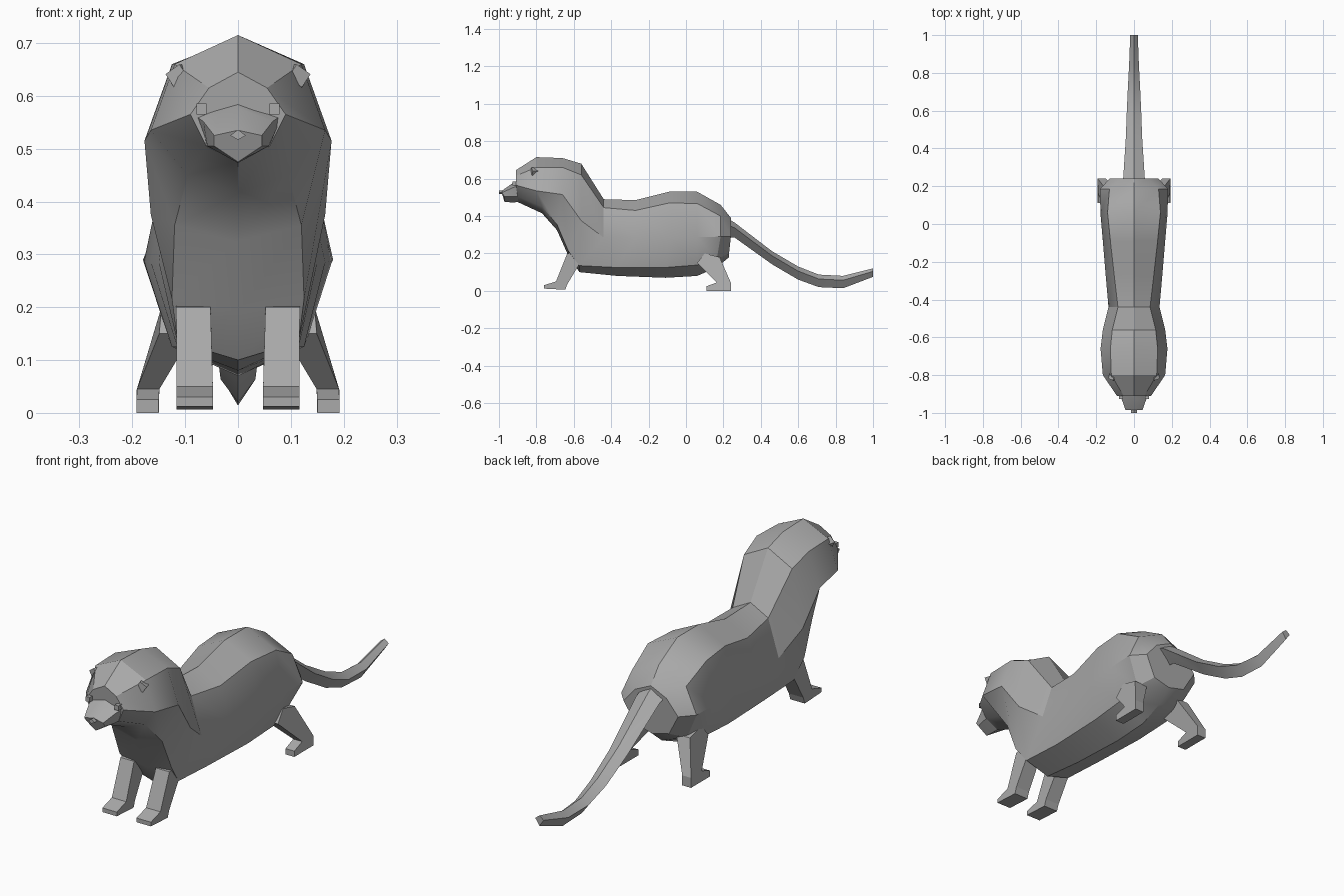
import bpy, bmesh, math
from mathutils import Vector

if "Cube" in bpy.data.objects:
    bpy.data.objects.remove(bpy.data.objects["Cube"])

fur = bpy.data.materials.new("grey fur")
fur.diffuse_color = (0.4, 0.4, 0.4, 1)
fur.use_nodes = True
fur.node_tree.nodes["Principled BSDF"].inputs["Base Color"].default_value = fur.diffuse_color


def make(name, verts, faces, smooth=False):
    bm = bmesh.new()
    vs = [bm.verts.new(v) for v in verts]
    for f in faces:
        bm.faces.new([vs[i] for i in f])
    bmesh.ops.recalc_face_normals(bm, faces=bm.faces)
    me = bpy.data.meshes.new(name)
    bm.to_mesh(me)
    bm.free()
    me.materials.append(fur)
    ob = bpy.data.objects.new(name, me)
    bpy.context.collection.objects.link(ob)
    if smooth:
        bpy.ops.object.select_all(action='DESELECT')
        ob.select_set(True)
        bpy.context.view_layer.objects.active = ob
        bpy.ops.object.shade_smooth_by_angle(angle=math.radians(30))
    return ob


def loft(name, rings, smooth=True):
    """Skin a list of equal closed rings and cap both ends."""
    n = len(rings[0])
    verts = [p for r in rings for p in r]
    faces = [(k * n + i, k * n + (i + 1) % n, (k + 1) * n + (i + 1) % n, (k + 1) * n + i)
             for k in range(len(rings) - 1) for i in range(n)]
    faces += [tuple(range(n)), tuple(range(len(verts) - n, len(verts)))]
    return make(name, verts, faces, smooth)


# Body and head: y, top z, shoulder w/z, side w/z, belly w/z, bottom z, belly y shift
body = [
    (-0.91, 0.645, 0.055, 0.615, 0.09, 0.565, 0.06, 0.505, 0.475, 0.01),
    (-0.80, 0.715, 0.12, 0.66, 0.165, 0.535, 0.095, 0.45, 0.415, 0.03),
    (-0.66, 0.71, 0.125, 0.66, 0.177, 0.515, 0.12, 0.355, 0.325, -0.03),
    (-0.56, 0.68, 0.115, 0.62, 0.165, 0.375, 0.125, 0.215, 0.19, -0.07),
    (-0.44, 0.49, 0.085, 0.445, 0.135, 0.285, 0.115, 0.135, 0.10, -0.13),
    (-0.27, 0.485, 0.105, 0.43, 0.15, 0.285, 0.115, 0.125, 0.08, -0.10),
    (-0.09, 0.53, 0.125, 0.47, 0.165, 0.285, 0.125, 0.125, 0.07, -0.02),
    (0.06, 0.53, 0.14, 0.467, 0.178, 0.287, 0.13, 0.138, 0.08, 0.0),
    (0.185, 0.46, 0.13, 0.40, 0.18, 0.29, 0.12, 0.17, 0.125, -0.02),
    (0.24, 0.39, 0.075, 0.355, 0.13, 0.29, 0.08, 0.20, 0.18, -0.01),
]


def body_ring(y, zt, w1, z1, w2, z2, w3, z3, zb, s):
    right = [(w1, y, z1), (w2, y, z2), (w3, y + s, z3)]
    left = [(-x, yy, z) for x, yy, z in reversed(right)]
    return [(0, y, zt)] + right + [(0, y + s, zb)] + left


loft("body", [body_ring(*r) for r in body])


# Muzzle: y, top z, side w/z, lower w/z, bottom z
def muzzle_ring(y, zt, w, z, wl, zl, zb, s):
    return [(0, y, zt), (w, y, z), (wl, y + s, zl), (0, y + s, zb),
            (-wl, y + s, zl), (-w, y, z)]


loft("muzzle", [muzzle_ring(*r) for r in (
    (-0.89, 0.59, 0.085, 0.565, 0.06, 0.505, 0.475, 0),
    (-0.925, 0.577, 0.066, 0.552, 0.058, 0.505, 0.473, 0),
    (-0.985, 0.535, 0.045, 0.525, 0.045, 0.505, 0.475, 0.015))])

# Nose: a small flat diamond on the muzzle tip
loft("nose", [[(0, y, 0.536), (0.015, y, 0.525), (0, y, 0.517), (-0.015, y, 0.525)]
              for y in (-0.975, -1.0)], False)

# Tail: y, top z, bottom z, half width
tail = [(0.20, 0.40, 0.29, 0.06), (0.26, 0.365, 0.285, 0.056), (0.46, 0.212, 0.142, 0.043),
        (0.60, 0.13, 0.06, 0.038), (0.71, 0.087, 0.02, 0.033), (0.84, 0.08, 0.014, 0.026),
        (1.0, 0.12, 0.075, 0.02)]
loft("tail", [[(0, y, t), (w, y, b + 0.65 * (t - b)), (0, y, b), (-w, y, b + 0.65 * (t - b))]
              for y, t, b, w in tail])


def leg(name, side, profile, foot, top, z_foot, z_top):
    """Extrude a side profile; the inner and outer x slide from foot to top."""
    def x(z, i):
        t = min(max((z - z_foot) / (z_top - z_foot), 0), 1)
        return side * (foot[i] + t * (top[i] - foot[i]))
    n = len(profile)
    verts = [(x(z, i), y, z) for i in (0, 1) for y, z in profile]
    faces = [tuple(range(n)), tuple(range(n, 2 * n))]
    faces += [(k, (k + 1) % n, n + (k + 1) % n, n + k) for k in range(n)]
    return make(name, verts, faces)


def block(name, centre, size, yaw=0.0, tilt=0.0):
    ob = make(name, [(a * size[0] / 2, b * size[1] / 2, c * size[2] / 2)
                     for a in (-1, 1) for b in (-1, 1) for c in (-1, 1)],
              [(0, 1, 3, 2), (4, 5, 7, 6), (0, 1, 5, 4), (2, 3, 7, 6), (0, 2, 6, 4), (1, 3, 7, 5)])
    ob.location = Vector(centre)
    ob.rotation_euler = (0, tilt, yaw)
    return ob


front_profile = [(-0.635, 0.20), (-0.695, 0.05), (-0.76, 0.03), (-0.76, 0.012), (-0.645, 0.006),
                 (-0.635, 0.035), (-0.56, 0.16), (-0.56, 0.21)]
hind_profile = [(0.06, 0.15), (0.165, 0.045), (0.11, 0.025), (0.11, 0.0), (0.24, 0.0),
                (0.24, 0.043), (0.18, 0.18), (0.10, 0.20)]
for side, label in ((1, "left"), (-1, "right")):
    leg("front_leg_" + label, side, front_profile, (0.047, 0.116), (0.052, 0.117), 0.03, 0.20)
    leg("hind_leg_" + label, side, hind_profile, (0.15, 0.192), (0.08, 0.145), 0.043, 0.16)
    # Eyes and ears
    block("eye_" + label, (side * 0.069, -0.912, 0.575), (0.019, 0.03, 0.021))
    block("ear_" + label, (side * 0.112, -0.812, 0.638), (0.033, 0.028, 0.03),
          side * 0.3, side * 0.6)
